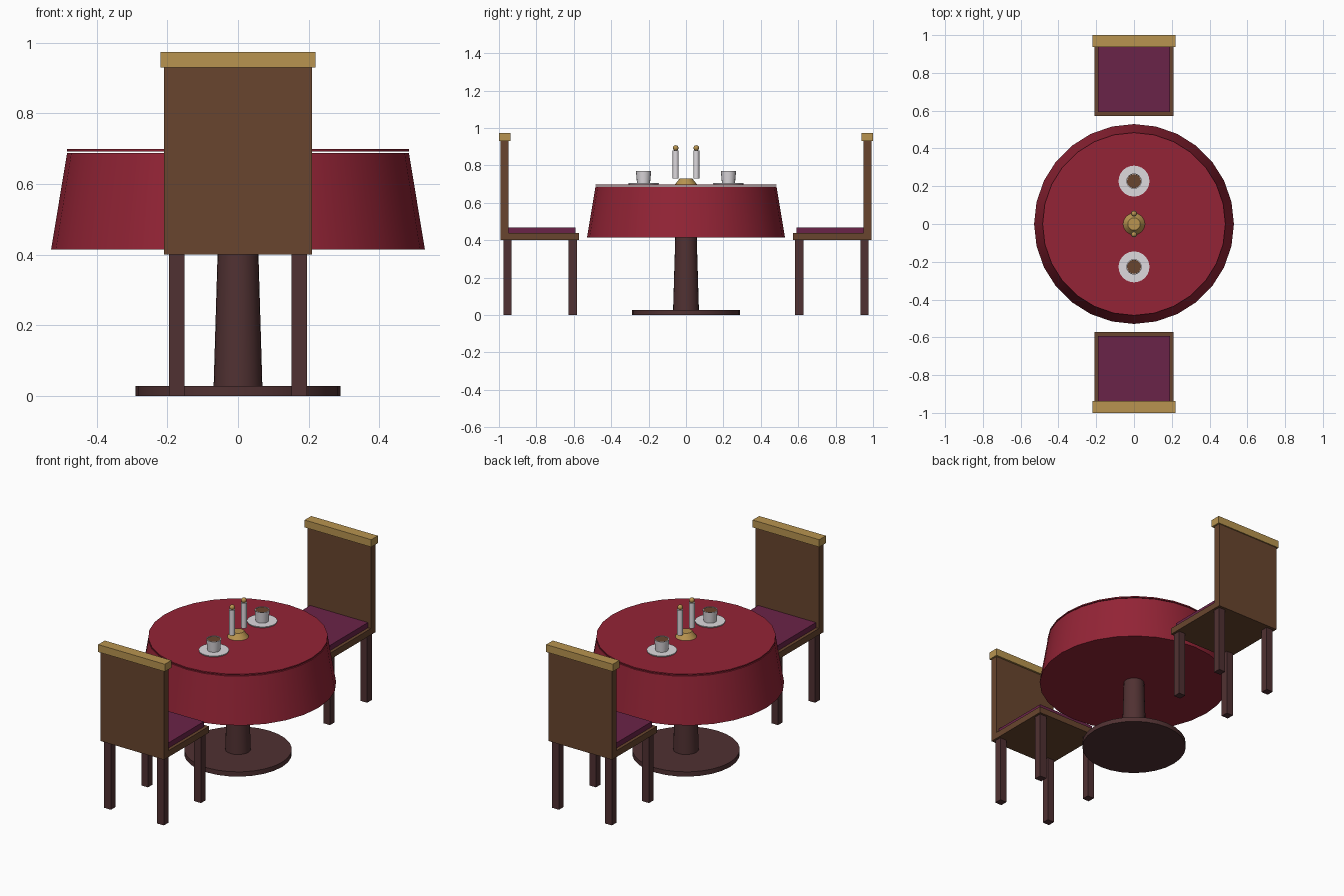
import bpy
import bmesh

cube = bpy.data.objects.get("Cube")
if cube:
    bpy.data.objects.remove(cube, do_unlink=True)


def material(name, rgb):
    """Flat material from 0-255 display values, converted to linear."""
    linear = [((c / 255 + 0.055) / 1.055) ** 2.4 for c in rgb] + [1.0]
    mat = bpy.data.materials.new(name)
    mat.use_nodes = True
    mat.diffuse_color = linear
    mat.node_tree.nodes["Principled BSDF"].inputs["Base Color"].default_value = linear
    return mat


CLOTH = material("red cloth", (148, 36, 54))
BROWN = material("brown wood", (104, 69, 46))
DARK = material("dark wood", (80, 49, 50))
BRASS = material("brass", (184, 148, 80))
PLUM = material("plum fabric", (106, 36, 72))
CHINA = material("white china", (222, 218, 222))


def finish(name, bm, mat, smooth=False):
    mesh = bpy.data.meshes.new(name)
    bmesh.ops.recalc_face_normals(bm, faces=bm.faces)
    bm.to_mesh(mesh)
    bm.free()
    mesh.materials.append(mat)
    obj = bpy.data.objects.new(name, mesh)
    bpy.context.collection.objects.link(obj)
    if smooth:
        bpy.ops.object.select_all(action="DESELECT")
        obj.select_set(True)
        bpy.context.view_layer.objects.active = obj
        bpy.ops.object.shade_smooth_by_angle(angle=0.7)
    return obj


def box(name, mat, x, y, z):
    """Box spanning the given (low, high) ranges."""
    bm = bmesh.new()
    bmesh.ops.create_cube(bm, size=1)
    for v in bm.verts:
        v.co = [sum(r) / 2 + c * (r[1] - r[0]) for r, c in zip((x, y, z), v.co)]
    return finish(name, bm, mat)


def lathe(name, mat, profile, y=0, sides=24):
    """Closed round solid from (radius, height) rings, capped at both ends."""
    bm = bmesh.new()
    rings = []
    for radius, z in profile:
        ring = bmesh.ops.create_circle(bm, segments=sides, radius=radius)["verts"]
        for v in ring:
            v.co.y += y
            v.co.z = z
        rings.append(ring)
    for a, b in zip(rings, rings[1:]):
        for i in range(sides):
            j = (i + 1) % sides
            bm.faces.new((a[i], a[j], b[j], b[i]))
    bm.faces.new(rings[0])
    bm.faces.new(rings[-1])
    return finish(name, bm, mat, smooth=True)


# Pedestal table with draped cloth
lathe("table_base", DARK, [(0.29, 0), (0.29, 0.028)], sides=28)
lathe("table_column", DARK, [(0.069, 0.028), (0.057, 0.43)])
lathe("tablecloth_skirt", CLOTH, [(0.529, 0.415), (0.484, 0.687)], sides=28)
lathe("tablecloth_top", CLOTH, [(0.484, 0.692), (0.484, 0.699)], sides=28)

# Candle holder
lathe("candle_holder", BRASS, [(0.058, 0.699), (0.033, 0.731)], sides=16)

for side, end in ((-1, "front"), (1, "back")):
    def span(a, b):
        return tuple(sorted((side * a, side * b)))

    # Candle and flame
    bm = bmesh.new()
    bmesh.ops.create_uvsphere(bm, u_segments=12, v_segments=8, radius=0.015)
    bmesh.ops.translate(bm, verts=bm.verts, vec=(0, side * 0.055, 0.893))
    finish(end + "_flame", bm, BRASS, smooth=True)
    lathe(end + "_candle", CHINA, [(0.016, 0.731), (0.016, 0.88)],
          y=side * 0.055, sides=12)

    # Cup on a saucer
    cup_y = side * 0.227
    lathe(end + "_saucer", CHINA, [(0.08, 0.699), (0.082, 0.706)], y=cup_y)
    lathe(end + "_cup", CHINA, [(0.035, 0.706), (0.041, 0.771), (0.037, 0.771),
                                (0.036, 0.755)], y=cup_y, sides=16)
    lathe(end + "_coffee", BROWN, [(0.036, 0.757), (0.037, 0.768)],
          y=cup_y, sides=16)

    # Chair
    box(end + "_chair_seat", BROWN, (-0.209, 0.209), span(0.571, 0.993), (0.4, 0.438))
    box(end + "_chair_cushion", PLUM, (-0.19, 0.19), span(0.592, 0.965), (0.438, 0.469))
    box(end + "_chair_backrest", BROWN, (-0.209, 0.209), span(0.949, 0.993), (0.438, 0.93))
    box(end + "_chair_top_rail", BRASS, (-0.219, 0.219), span(0.938, 1), (0.929, 0.973))
    for x, hand in ((-0.174, "right"), (0.174, "left")):
        for y, place in ((0.606, "inner"), (0.954, "outer")):
            box(f"{end}_chair_{place}_{hand}_leg", DARK, (x - 0.022, x + 0.022),
                span(y - 0.022, y + 0.022), (0, 0.4))
